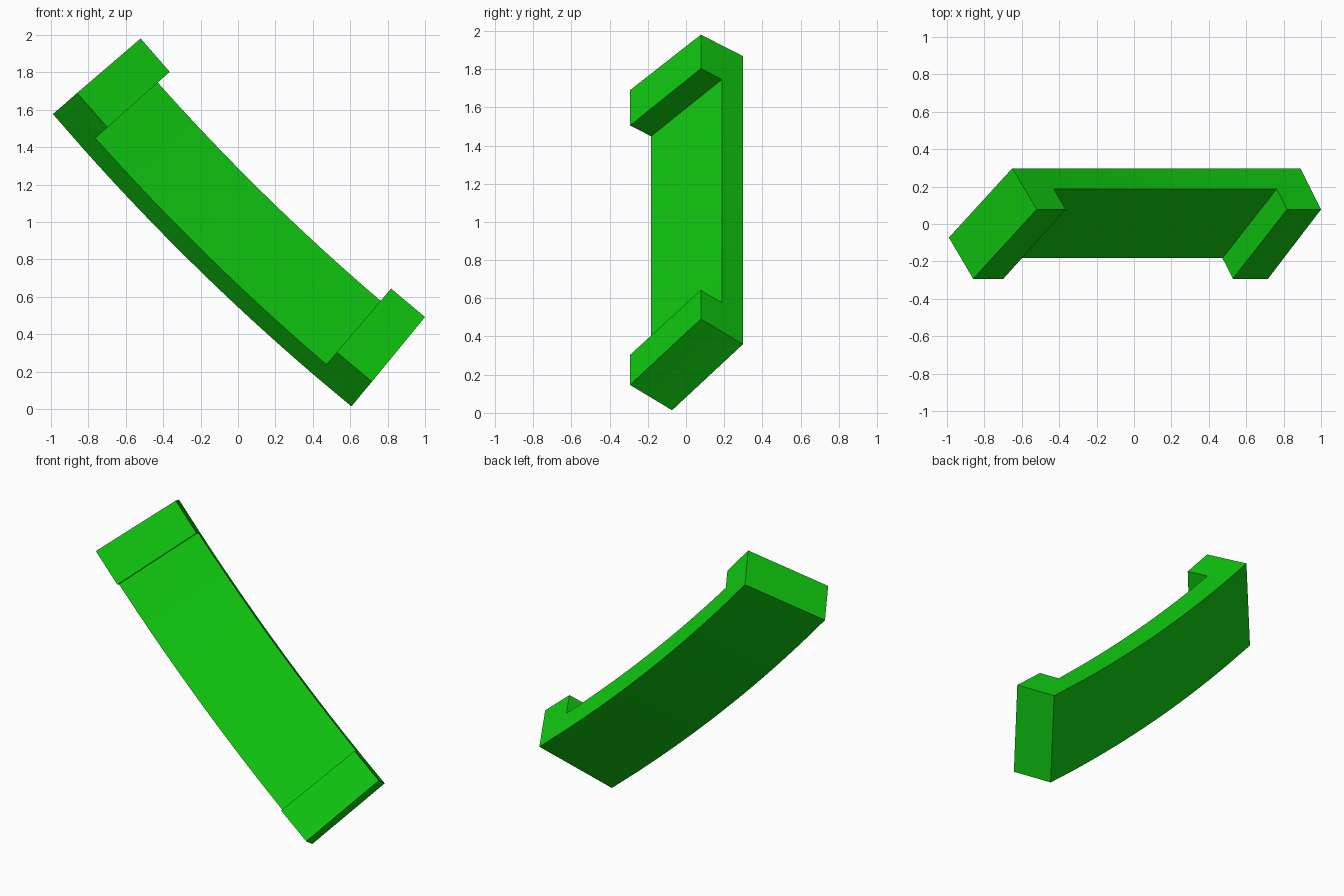
import bpy, bmesh, math
from mathutils import Vector

default = bpy.data.objects.get("Cube")
if default:
    bpy.data.objects.remove(default, do_unlink=True)

green = bpy.data.materials.new("bright_green")
green.use_nodes = True
colour = (0.005, 0.6, 0.005, 1)
green.diffuse_color = colour
green.node_tree.nodes["Principled BSDF"].inputs["Base Color"].default_value = colour

# The bracket is a tilted rectangular section swept along a shallow arc
RADIUS = 12.2
START, END = math.radians(40.6), math.radians(50.6)
LIP = 0.235 / RADIUS
SEGMENTS = 16
CENTRE = Vector((-0.52 + RADIUS * math.cos(START), 0, 1.98 + RADIUS * math.sin(START)))


def place(angle, outward, y):
    r = RADIUS + outward
    return CENTRE + Vector((-r * math.cos(angle), y, -r * math.sin(angle)))


# Back strip section as (outward, y): the first edge faces the front
SECTION = [(0.086, 0.188), (0.533, -0.183), (0.619, -0.073), (0.172, 0.298)]
STEP = (-0.086, -0.11)  # from the strip's front face to the lip's front face

first, last = START + LIP, END - LIP
angles = [START]
angles += [first + (last - first) * i / SEGMENTS for i in range(SEGMENTS + 1)]
angles.append(END)

# Curved strip
bm = bmesh.new()
rings = [[bm.verts.new(place(a, *p)) for p in SECTION] for a in angles]
front = []
for near, far in zip(rings, rings[1:]):
    for i in range(4):
        j = (i + 1) % 4
        face = bm.faces.new((near[i], near[j], far[j], far[i]))
        if i == 0:
            front.append(face)
bm.faces.new(rings[0])
bm.faces.new(rings[-1])
bmesh.ops.recalc_face_normals(bm, faces=bm.faces[:])

# Raised lips at both ends
for face, angle in ((front[0], START + LIP / 2), (front[-1], END - LIP / 2)):
    lip = bmesh.ops.extrude_discrete_faces(bm, faces=[face])["faces"][0]
    shift = place(angle, *STEP) - place(angle, 0, 0)
    bmesh.ops.translate(bm, verts=lip.verts[:], vec=shift)
bmesh.ops.remove_doubles(bm, verts=bm.verts[:], dist=0.0005)
bmesh.ops.recalc_face_normals(bm, faces=bm.faces[:])

mesh = bpy.data.meshes.new("curved_bracket")
bm.to_mesh(mesh)
bm.free()
mesh.materials.append(green)
bracket = bpy.data.objects.new("curved_bracket", mesh)
bpy.context.collection.objects.link(bracket)

# Smooth along the arc, sharp at the corners
bpy.context.view_layer.objects.active = bracket
bracket.select_set(True)
bpy.ops.object.shade_smooth_by_angle(angle=math.radians(30))
